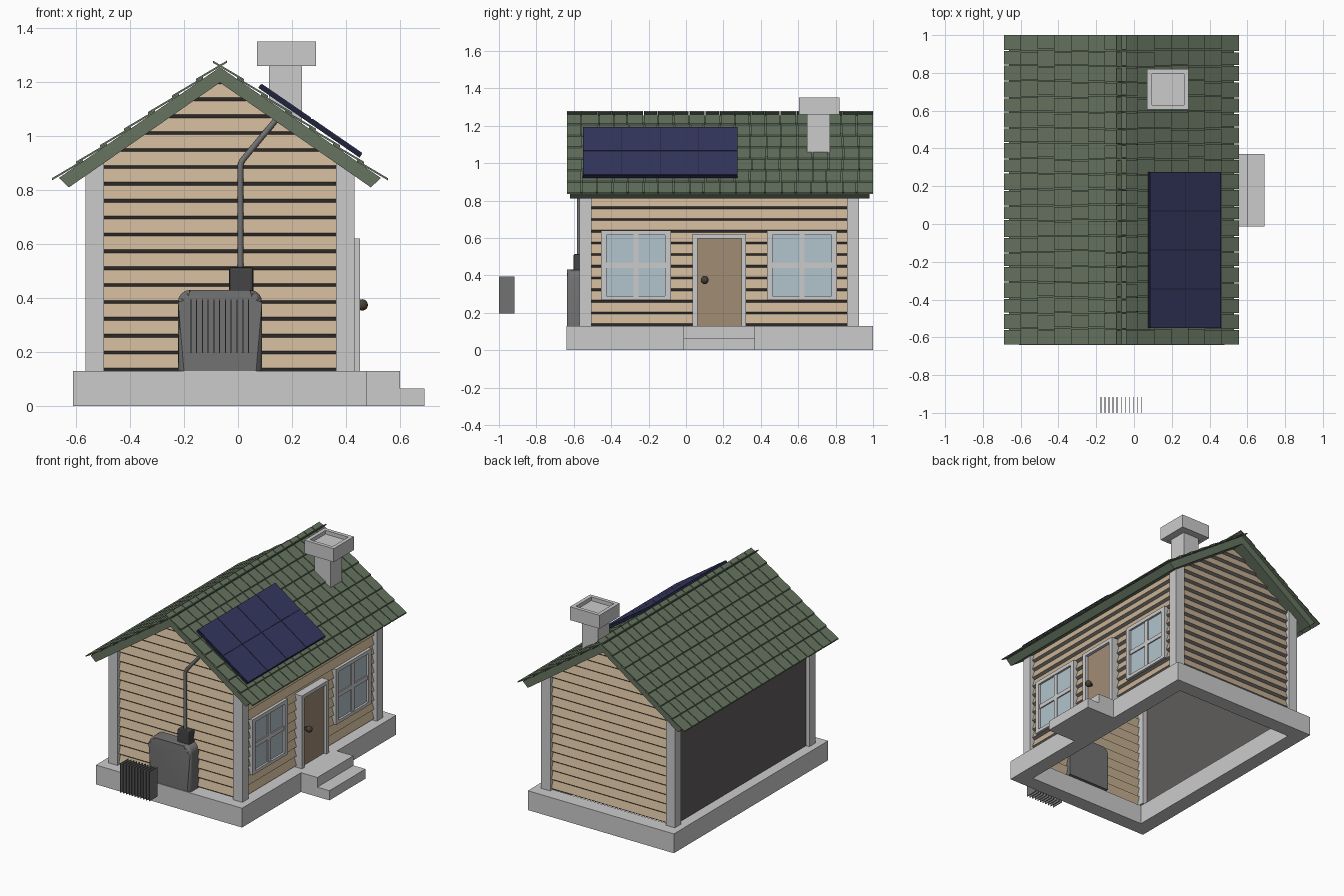
import bpy, bmesh, math, random
from mathutils import Vector

if "Cube" in bpy.data.objects:
    bpy.data.objects.remove(bpy.data.objects["Cube"])

random.seed(3)
CX = -0.067            # ridge line of the house
SLOPE = 0.69           # roof rise per unit run


def mat(name, hexa):
    m = bpy.data.materials.new(name)
    rgb = [int(hexa[i:i + 2], 16) / 255 for i in (0, 2, 4)]
    m.diffuse_color = [((c + .055) / 1.055) ** 2.4 for c in rgb] + [1]
    m.use_nodes = True
    m.node_tree.nodes["Principled BSDF"].inputs["Base Color"].default_value = m.diffuse_color
    return m


SIDING, GAP = mat("siding", "C8B294"), mat("siding_gap", "6E6A68")
ROOF, PANEL, CELL = mat("roof_green", "667460"), mat("panel_edge", "20223A"), mat("panel_blue", "34375F")
GLASS, DOOR, KNOB = mat("glass", "B2C4CC"), mat("door_wood", "A08C74"), mat("knob_brown", "4A4036")
TANK, DARK, WALL = mat("tank_grey", "727272"), mat("dark_grey", "454545"), mat("plain_wall", "605C5C")


def prism(bm, prof, y0, y1):
    """Extrude an (x, z) outline along y."""
    a = [bm.verts.new((x, y0, z)) for x, z in prof]
    b = [bm.verts.new((x, y1, z)) for x, z in prof]
    n = len(prof)
    bm.faces.new(a)
    bm.faces.new(b[::-1])
    for i in range(n):
        bm.faces.new((a[i], b[i], b[(i + 1) % n], a[(i + 1) % n]))


def box(bm, x0, x1, y0, y1, z0, z1):
    prism(bm, [(x0, z0), (x1, z0), (x1, z1), (x0, z1)], y0, y1)


def finish(name, bm, *mats, solid=True):
    if solid:
        bmesh.ops.recalc_face_normals(bm, faces=bm.faces)
    me = bpy.data.meshes.new(name)
    bm.to_mesh(me)
    bm.free()
    ob = bpy.data.objects.new(name, me)
    bpy.context.collection.objects.link(ob)
    for m in mats:
        me.materials.append(m)
    return ob


def boxes(name, dims, *mats):
    bm = bmesh.new()
    for d in dims:
        box(bm, *d)
    return finish(name, bm, *mats)


def ring(bm, x0, x1, y0, y1, z0, z1, t):
    """Open rectangular frame lying flat."""
    loops = []
    for i, z in ((0, z0), (0, z1), (t, z1), (t, z0)):
        loops.append([bm.verts.new(p) for p in ((x0 + i, y0 + i, z), (x1 - i, y0 + i, z),
                                                (x1 - i, y1 - i, z), (x0 + i, y1 - i, z))])
    for k in range(4):
        p, q = loops[k], loops[(k + 1) % 4]
        for j in range(4):
            bm.faces.new((p[j], p[(j + 1) % 4], q[(j + 1) % 4], q[j]))


# Hollow foundation and entrance steps
bm = bmesh.new()
ring(bm, -0.61, 0.478, -0.64, 1.0, 0, 0.13, 0.1)
finish("foundation", bm)
boxes("entrance_steps", [(0.478, 0.60, -0.013, 0.37, 0, 0.13), (0.60, 0.69, -0.013, 0.37, 0, 0.065)])

# Corner posts, tops cut to the roof pitch
bm = bmesh.new()
for y in (-0.57, 0.86):
    for s in (-1, 1):
        prism(bm, [(CX + s * d, z) for d, z in ((.43, .13), (.498, .13), (.498, 1.21 - .498 * SLOPE),
                                                (.43, 1.21 - .43 * SLOPE))], y, y + 0.065)
finish("corner_posts", bm)

# Lapped siding: slanted boards with dark steps between them


def siding(name, place, width, top):
    bm = bmesh.new()
    z = 0.13
    while z < top:
        for h, o0, o1, m in ((0.012, 0.0, 0.016, 1), (0.0505, 0.016, 0.0, 0)):
            z2 = min(z + h, top)
            if z2 - z < 1e-4:
                break
            (a, b), (c, d) = width(z), width(z2)
            f = bm.faces.new([bm.verts.new(place(*p)) for p in
                              ((a, o0, z), (b, o0, z), (d, o1, z2), (c, o1, z2))])
            f.material_index = m
            z = z2
    bmesh.ops.remove_doubles(bm, verts=bm.verts, dist=1e-5)
    finish(name, bm, SIDING, GAP, solid=False)


def gable(z):
    h = min(0.435, (1.22 - z) / SLOPE)
    return CX - h, CX + h


siding("front_gable_siding", lambda u, o, z: (u, -0.54 - o, z), gable, 1.21)
siding("back_gable_siding", lambda u, o, z: (2 * CX - u, 0.895 + o, z), gable, 1.21)
siding("door_side_siding", lambda u, o, z: (0.395 + o, u, z), lambda z: (-0.51, 0.865), 0.885)
boxes("plain_left_wall", [(-0.54, -0.53, -0.51, 0.865, 0.13, 0.88)], WALL)

# Roof slab
bm = bmesh.new()
prism(bm, [(CX + d, z) for d, z in ((-.559, .81), (-.596, .845), (0, 1.255), (.596, .845),
                                    (.559, .81), (0, 1.198))], -0.62, 0.98)
finish("roof_slab", bm, ROOF)

# Shingles: seven overlapping tilted rows on each slope
bm = bmesh.new()
ROWS, COLS, Y0, Y1 = 7, 20, -0.637, 1.0
w = (Y1 - Y0) / COLS
for s in (-1, 1):
    for k in range(ROWS):
        d, z = 0.622 - 0.0889 * k, 0.836 + 0.0613 * k
        prof = [(CX + s * d, z), (CX + s * (d - .115), z + .068),
                (CX + s * (d - .115), z + .076), (CX + s * d, z + .008)]
        cuts = [Y0] + [Y0 + w * i + random.uniform(-.008, .008) for i in range(1, COLS)] + [Y1]
        for a, b in zip(cuts, cuts[1:]):
            prism(bm, prof, a + (0.003 if a > Y0 else 0), b - (0.003 if b < Y1 else 0))
finish("roof_shingles", bm, ROOF)

# Chimney with recessed cap
boxes("chimney_shaft", [(0.115, 0.237, 0.647, 0.77, 1.04, 1.265)])
bm = bmesh.new()
ring(bm, 0.07, 0.289, 0.605, 0.82, 1.26, 1.35, 0.025)
box(bm, 0.09, 0.27, 0.625, 0.80, 1.261, 1.325)
finish("chimney_cap", bm)

# Solar panel: dark tray with two rows of four cells


def slope_slab(bm, t0, t1, y0, y1, lo, hi):
    pts = [Vector((0.083, 1.19)).lerp(Vector((0.458, 0.932)), t) for t in (t0, t1)]
    n = Vector((0.567, 0.824))
    prism(bm, [pts[0] + n * lo, pts[1] + n * lo, pts[1] + n * hi, pts[0] + n * hi], y0, y1)


bm = bmesh.new()
slope_slab(bm, 0, 1, -0.55, 0.275, -0.014, 0.003)
finish("solar_panel_tray", bm, PANEL)
bm = bmesh.new()
for r in range(2):
    for c in range(4):
        y = -0.55 + 0.20625 * c
        slope_slab(bm, r / 2 + .006, r / 2 + .494, y + .002, y + .2042, 0.002, 0.006)
finish("solar_cells", bm, CELL)

# Windows with cross bars
for name, y in (("front_window", -0.455), ("back_window", 0.433)):
    e, z0, z1 = y + 0.374, 0.267, 0.64
    my, mz = (y + e) / 2, (z0 + z1) / 2
    boxes(name + "_frame", [(.39, .428, y, y + .03, z0, z1), (.39, .428, e - .03, e, z0, z1),
                            (.39, .428, y + .03, e - .03, z0, z0 + .022),
                            (.39, .428, y + .03, e - .03, z1 - .025, z1),
                            (.40, .422, my - .014, my + .014, z0 + .022, z1 - .025),
                            (.40, .422, y + .03, e - .03, mz - .014, mz + .014)])
    boxes(name + "_glass", [(.40, .414, y + .02, e - .02, z0 + .015, z1 - .015)], GLASS)

# Door, frame and knob
boxes("door_frame", [(.39, .452, .035, .062, .13, .62), (.39, .452, .296, .322, .13, .62),
                     (.39, .452, .062, .296, .597, .62)])
boxes("door", [(.395, .432, .06, .298, .13, .6)], DOOR)
bm = bmesh.new()
bmesh.ops.create_uvsphere(bm, u_segments=16, v_segments=10, radius=0.021)
bmesh.ops.translate(bm, verts=bm.verts, vec=(0.46, 0.10, 0.375))
for f in bm.faces:
    f.smooth = True
box(bm, .43, .45, .092, .108, .367, .383)
finish("door_knob", bm, KNOB)

# Wall tank with rounded shoulders, connector box, conduit
R = 0.045
prof = [(-0.222, .13), (0.089, .13)]
for cx, a0 in ((0.089 - R, 0), (-0.222 + R, 90)):
    for i in range(6):
        a = math.radians(a0 + 18 * i)
        prof.append((cx + R * math.cos(a), .43 - R + R * math.sin(a)))
bm = bmesh.new()
prism(bm, prof, -0.636, -0.52)
rim = [e for e in bm.edges if all(v.co.y < -0.63 for v in e.verts)
       and max(v.co.z for v in e.verts) > 0.14]
bmesh.ops.bevel(bm, geom=rim, offset=0.022, segments=3, profile=0.5, affect='EDGES')
tank = finish("wall_tank", bm, TANK)
plug = boxes("connector_box", [(-0.033, 0.057, -0.602, -0.535, 0.42, 0.515)], DARK)
bv = plug.modifiers.new("bevel", 'BEVEL')
bv.width, bv.segments = 0.01, 2

cu = bpy.data.curves.new("conduit", 'CURVE')
cu.dimensions, cu.bevel_depth, cu.bevel_resolution, cu.use_fill_caps = '3D', 0.011, 2, True
sp = cu.splines.new('POLY')
path = [(0.009, .50), (0.009, .89), (0.013, .905), (0.022, .917), (0.145, 1.065)]
sp.points.add(len(path) - 1)
for p, (x, z) in zip(sp.points, path):
    p.co = (x, -0.573, z, 1)
cu.materials.append(TANK)
bpy.context.collection.objects.link(bpy.data.objects.new("conduit", cu))

# Row of thin fins standing in front of the tank
boxes("cooling_fins", [(x - .002, x + .002, -1.0, -0.917, 0.197, 0.395)
                       for x in (-0.175 + 0.0214 * i for i in range(11))], TANK)

bpy.ops.object.select_all(action='DESELECT')
tank.select_set(True)
bpy.context.view_layer.objects.active = tank
bpy.ops.object.shade_smooth_by_angle()
